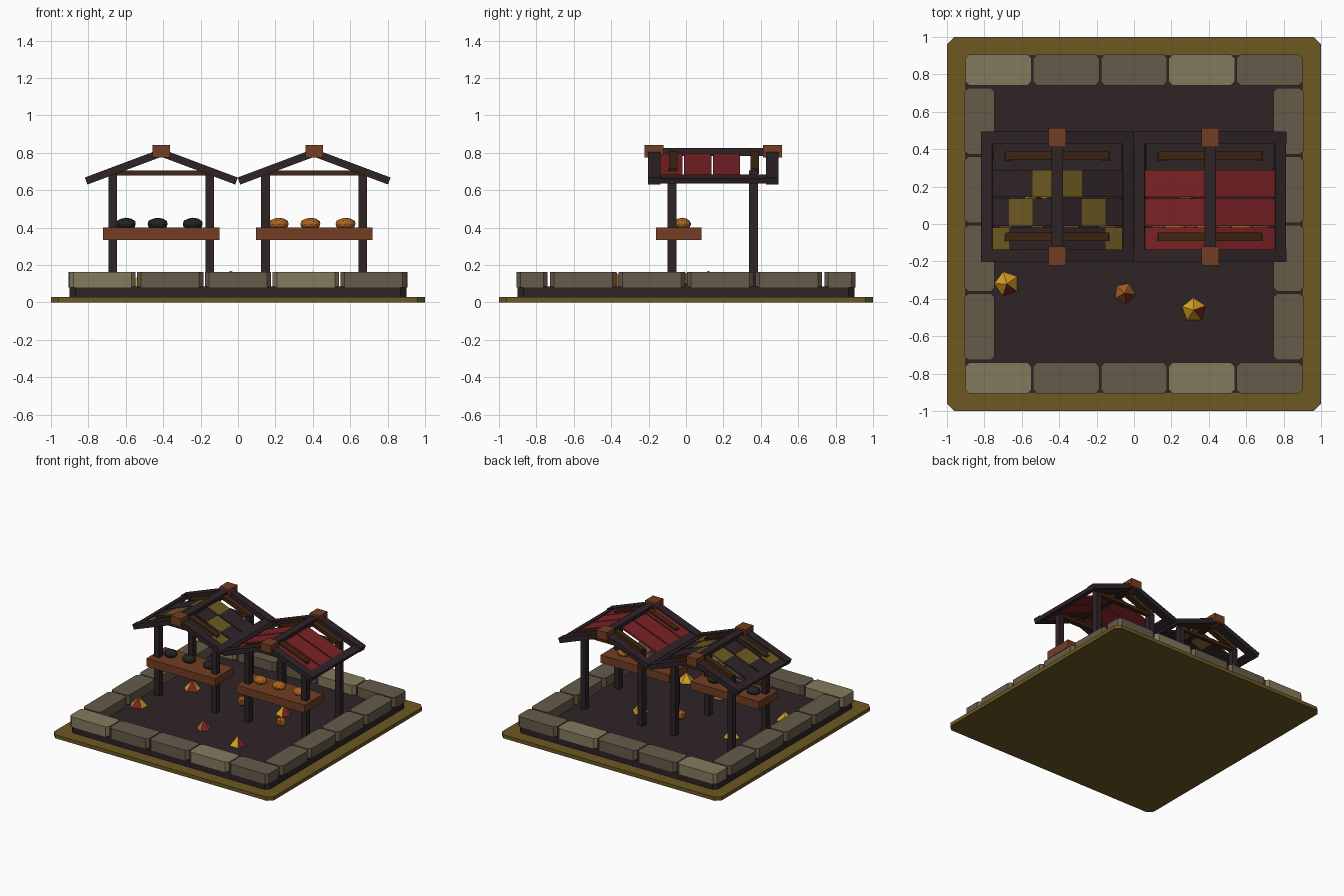
import bpy, bmesh, math
from mathutils import Matrix, Vector

if "Cube" in bpy.data.objects:
    bpy.data.objects.remove(bpy.data.objects["Cube"])


def lin(h):
    out = []
    for i in (0, 2, 4):
        c = int(h[i:i + 2], 16) / 255
        out.append(c / 12.92 if c < 0.04045 else ((c + 0.055) / 1.055) ** 2.4)
    return (*out, 1)


def material(name, h):
    m = bpy.data.materials.new(name)
    m.diffuse_color = lin(h)
    m.use_nodes = True
    m.node_tree.nodes["Principled BSDF"].inputs["Base Color"].default_value = m.diffuse_color
    return m


OLIVE = material("olive", "6c5822")
DARK = material("dark_wood", "2e2326")
STONE_L = material("light_stone", "857a5f")
STONE_D = material("dark_stone", "665b4a")
RED = material("deep_red", "7a2226")
RUST = material("rust_wood", "733d22")
BROWN = material("dark_brown", "402611")
COAL = material("charcoal", "242124")
ORANGE = material("orange", "a8621f")
GOLD = material("gold", "d6a022")


def finish(name, bm, *mats):
    bmesh.ops.recalc_face_normals(bm, faces=bm.faces[:])
    me = bpy.data.meshes.new(name)
    bm.to_mesh(me)
    bm.free()
    for m in mats:
        me.materials.append(m)
    ob = bpy.data.objects.new(name, me)
    bpy.context.collection.objects.link(ob)
    return ob


def box(name, x0, x1, y0, y1, z0, z1, mat, chamfer=0.0):
    """Box, optionally with its four upright edges chamfered."""
    bm = bmesh.new()
    mx = Matrix.Translation(((x0 + x1) / 2, (y0 + y1) / 2, (z0 + z1) / 2)) @ \
        Matrix.Diagonal((x1 - x0, y1 - y0, z1 - z0, 1))
    bmesh.ops.create_cube(bm, size=1, matrix=mx)
    if chamfer:
        up = [e for e in bm.edges
              if abs(e.verts[0].co.z - e.verts[1].co.z) > 1e-4]
        bmesh.ops.bevel(bm, geom=up, offset=chamfer, segments=1, affect='EDGES')
    return finish(name, bm, mat)


RIDGE, SLOPE = 0.80, 0.375


def slope_bar(name, cx, side, o0, o1, y0, y1, thick, mat, lift=0.0):
    """Bar lying along one roof slope, from o0 to o1 out from the ridge."""
    ang = math.atan(SLOPE)
    o = (o0 + o1) / 2
    bm = bmesh.new()
    mx = Matrix.Translation((cx + side * o, (y0 + y1) / 2, RIDGE - SLOPE * o + lift)) @ \
        Matrix.Rotation(side * ang, 4, 'Y') @ \
        Matrix.Diagonal(((o1 - o0) / math.cos(ang), y1 - y0, thick, 1))
    bmesh.ops.create_cube(bm, size=1, matrix=mx)
    return finish(name, bm, mat)


def lump(name, x, y, z, r, rz, mat, sub=2):
    bm = bmesh.new()
    mx = Matrix.Translation((x, y, z)) @ Matrix.Diagonal((r, r * 0.85, rz, 1))
    bmesh.ops.create_icosphere(bm, subdivisions=sub, radius=1, matrix=mx)
    return finish(name, bm, mat)


# Ground plate and paved floor
box("base_plate", -1, 1, -1, 1, 0, 0.03, OLIVE, 0.04)
box("floor_slab", -0.9, 0.9, -0.9, 0.9, 0.03, 0.085, DARK, 0.03)

# Kerb stones
for sy, row in ((-1, "front"), (1, "back")):
    for i in range(5):
        x = (i - 2) * 0.3625
        ya, yb = sorted((sy * 0.74, sy * 0.907))
        box(f"{row}_kerb_stone_{i}", x - 0.177, x + 0.177, ya, yb, 0.08, 0.163,
            STONE_L if i in (0, 3) else STONE_D, 0.022)
for sx, row in ((-1, "left"), (1, "right")):
    for i in range(4):
        y = (i - 1.5) * 0.366
        xa, xb = sorted((sx * 0.745, sx * 0.907))
        box(f"{row}_kerb_stone_{i}", xa, xb, y - 0.178, y + 0.178, 0.08, 0.163,
            STONE_D, 0.022)

# Two market stalls
for cx, label in ((-0.41, "left"), (0.407, "right")):
    for px in (-0.26, 0.26):
        for py in (-0.075, 0.362):
            box(f"{label}_stall_post", cx + px - 0.023, cx + px + 0.023,
                py - 0.024, py + 0.024, 0.08, 0.705, DARK)
    box(f"{label}_counter", cx - 0.311, cx + 0.311, -0.16, 0.083, 0.335, 0.40, RUST)
    # Goods on the counter
    for i, gx in enumerate((-0.19, -0.02, 0.168)):
        lump(f"{label}_goods_{i}", cx + gx, -0.02, 0.42, 0.056, 0.033,
             COAL if label == "left" else ORANGE)
    # Ridge, caps and cross ties
    box(f"{label}_ridge_beam", cx - 0.031, cx + 0.031, -0.2, 0.49, 0.782, 0.825, DARK)
    for y in (-0.17, 0.463):
        box(f"{label}_ridge_cap", cx - 0.047, cx + 0.047, y - 0.051, y + 0.051,
            0.775, 0.842, RUST)
    for y in (-0.067, 0.367):
        box(f"{label}_cross_tie", cx - 0.25, cx + 0.25, y - 0.017, y + 0.017,
            0.68, 0.706, BROWN)
    for s in (-1, 1):
        # Gable rafters, eave boards and inner battens
        for y in (-0.17, 0.461):
            slope_bar(f"{label}_rafter", cx, s, 0, 0.402, y - 0.033, y + 0.033, 0.04, DARK)
        slope_bar(f"{label}_eave_board", cx, s, 0.345, 0.402, -0.2, 0.49, 0.028, DARK)
        for y in (-0.068, 0.367):
            slope_bar(f"{label}_batten", cx, s, 0.0, 0.272, y - 0.022, y + 0.022,
                      0.03, BROWN, 0.004)
        # Roof planks, three rows with the last bay left open
        for row in range(3):
            y0 = -0.165 + row * 0.155
            if label == "right":
                slope_bar("red_roof_plank", cx, s, 0.01, 0.355, y0, y0 + 0.145, 0.016, RED)
                continue
            for c in range(3):
                slope_bar("checked_roof_plank", cx, s, 0.005 + c * 0.125,
                          0.13 + c * 0.125 - (0.02 if c == 2 else 0),
                          y0, y0 + 0.145, 0.016, OLIVE if c == 2 - row else DARK)

# Small flames on the floor: five-sided spikes with one red side
FLAMES = ((-0.68, -0.32, 0.07, GOLD), (-0.05, -0.37, 0.06, ORANGE),
          (0.32, -0.46, 0.068, GOLD), (-0.52, 0.15, 0.068, GOLD),
          (0.29, 0.18, 0.065, GOLD))
for i, (x, y, r, mat) in enumerate(FLAMES):
    bm = bmesh.new()
    mx = Matrix.Translation((x, y, 0.12)) @ Matrix.Rotation(0.3 + i * 0.5, 4, 'Z')
    bmesh.ops.create_cone(bm, cap_ends=True, segments=5, radius1=r, radius2=0,
                          depth=0.075, matrix=mx)
    bm.normal_update()
    sides = [f for f in bm.faces if len(f.verts) == 3]
    max(sides, key=lambda f: f.normal.dot(Vector((1, -0.8, 0)))).material_index = 1
    finish(f"flame_{i}", bm, mat, RED)

# Loose nuggets
lump("nugget_centre", -0.04, 0.12, 0.125, 0.045, 0.045, ORANGE, 1)
lump("nugget_right", 0.40, -0.01, 0.122, 0.045, 0.043, ORANGE, 1)
